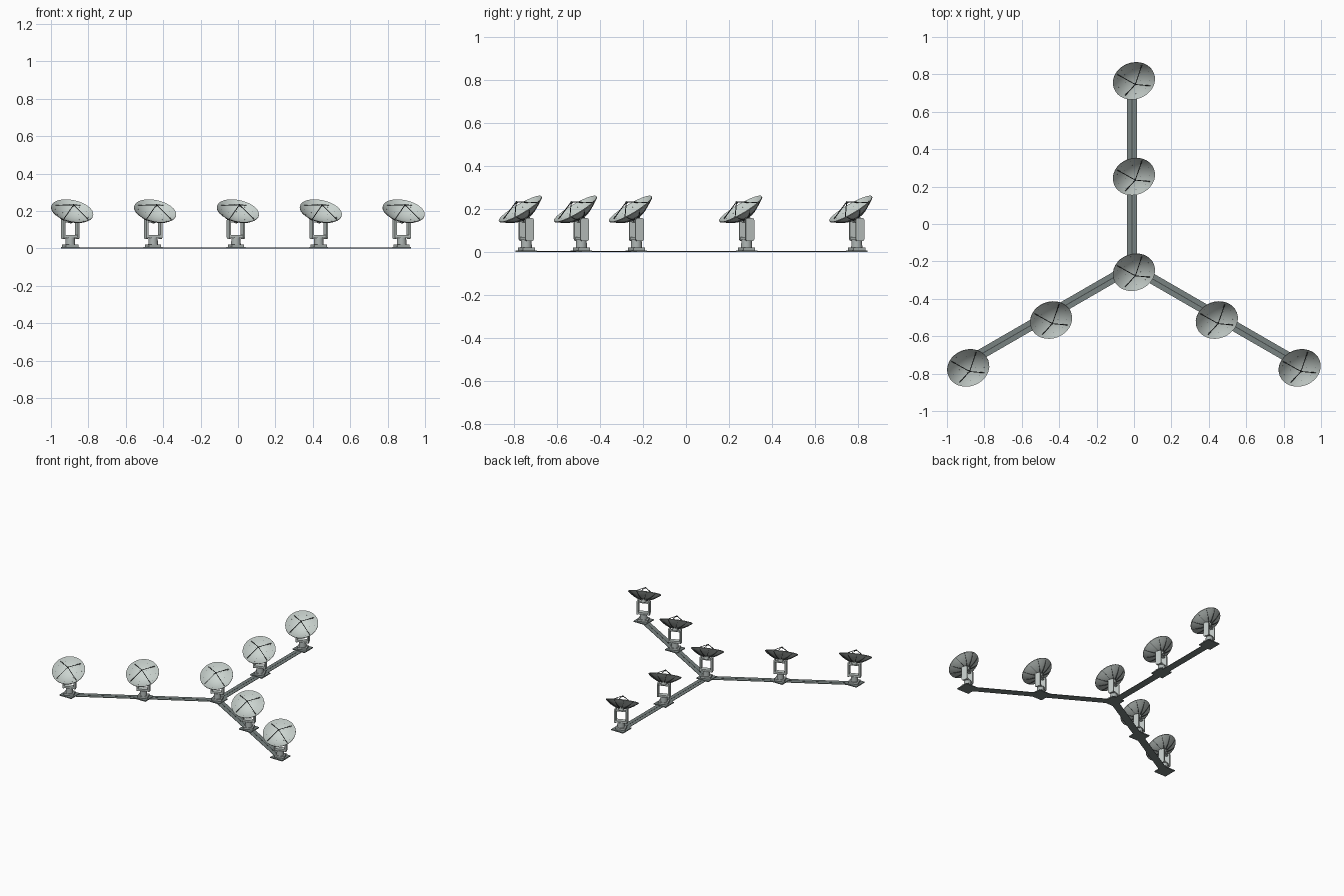
import bpy, bmesh, math
from mathutils import Matrix, Vector

if "Cube" in bpy.data.objects:
    bpy.data.objects.remove(bpy.data.objects["Cube"])


def material(name, rgb):
    m = bpy.data.materials.new(name)
    m.diffuse_color = (*rgb, 1)
    m.use_nodes = True
    m.node_tree.nodes["Principled BSDF"].inputs["Base Color"].default_value = m.diffuse_color
    return m


WHITE = material("dish white", (0.60, 0.66, 0.63))
BACK = material("dish back grey", (0.44, 0.48, 0.46))
PALE = material("mount grey", (0.55, 0.60, 0.58))
MID = material("pedestal grey", (0.42, 0.46, 0.45))
TRACK = material("track grey", (0.19, 0.225, 0.22))
DARK = material("dark steel", (0.06, 0.07, 0.07))

HUB = Vector((-0.011, -0.23, 0))
ARM = 1.023
AZIMUTH = math.radians(21)
TILT = math.radians(32)
PIVOT = 0.152
R, DEPTH, BASE = 0.1146, 0.044, 0.014


def finish(bm, name, mats, matrix, smooth=False):
    bmesh.ops.recalc_face_normals(bm, faces=bm.faces)
    me = bpy.data.meshes.new(name)
    bm.to_mesh(me)
    bm.free()
    for m in mats:
        me.materials.append(m)
    ob = bpy.data.objects.new(name, me)
    bpy.context.collection.objects.link(ob)
    ob.matrix_world = matrix
    if smooth:
        bpy.ops.object.select_all(action='DESELECT')
        ob.select_set(True)
        bpy.context.view_layer.objects.active = ob
        bpy.ops.object.shade_smooth_by_angle(angle=math.radians(35))
    return ob


def add_box(bm, size, centre):
    m = Matrix.Translation(centre) @ Matrix.Diagonal((*size, 1))
    return bmesh.ops.create_cube(bm, size=1, matrix=m)["verts"]


def add_rod(bm, a, b, r1, r2=None, sides=6):
    a, b = Vector(a), Vector(b)
    d = b - a
    m = Matrix.Translation((a + b) / 2) @ d.to_track_quat('Z', 'Y').to_matrix().to_4x4()
    bmesh.ops.create_cone(bm, cap_ends=True, segments=sides, radius1=r1,
                          radius2=r1 if r2 is None else r2, depth=d.length, matrix=m)


def bowl(r):
    return BASE + DEPTH * (r / R) ** 2


def dish(matrix, sides=32, rings=6):
    # Lathed bowl: inner surface, rim lip, then outer surface
    bm = bmesh.new()
    inner = [(R * i / rings, bowl(R * i / rings)) for i in range(rings + 1)]
    outer = [(r, z - 0.004) for r, z in reversed(inner)]
    vs = [bm.verts.new((r, 0, z)) for r, z in inner + outer]
    edges = [bm.edges.new(p) for p in zip(vs, vs[1:])]
    bmesh.ops.spin(bm, geom=vs + edges, cent=(0, 0, 0), axis=(0, 0, 1),
                   angle=math.tau, steps=sides, use_merge=True)
    bmesh.ops.remove_doubles(bm, verts=bm.verts, dist=1e-5)
    bmesh.ops.recalc_face_normals(bm, faces=bm.faces)
    for f in bm.faces:
        f.material_index = 0 if f.normal.z > 0 else 1
    finish(bm, "dish", [WHITE, BACK], matrix, True)


def dish_ribs(matrix, count=10):
    # Thin radial fins under the bowl
    bm = bmesh.new()
    radii = [0.015, 0.04, 0.065, 0.09, 0.112]
    outline = [(r, bowl(r) - 0.003) for r in radii]
    outline += [(r, bowl(r) - 0.005 - 0.008 * (1 - r / R)) for r in reversed(radii)]
    for k in range(count):
        rot = Matrix.Rotation(math.tau * k / count, 4, 'Z')
        f = bm.faces.new([bm.verts.new(rot @ Vector((r, -0.001, z))) for r, z in outline])
        top = bmesh.ops.extrude_face_region(bm, geom=[f])["geom"]
        bmesh.ops.translate(bm, verts=[v for v in top if isinstance(v, bmesh.types.BMVert)],
                            vec=rot @ Vector((0, 0.002, 0)))
    finish(bm, "dish_ribs", [DARK], matrix)


def panel_bolts(matrix):
    # Small dark studs in rings on the inner surface
    bm = bmesh.new()
    for r, count in ((0.05, 6), (0.09, 10)):
        for k in range(count):
            a = math.tau * (k + 0.25) / count
            p = Vector((r * math.cos(a), r * math.sin(a), bowl(r)))
            slope = 2 * DEPTH * r / R ** 2
            n = Vector((-slope * math.cos(a), -slope * math.sin(a), 1)).normalized()
            add_rod(bm, p - n * 0.001, p + n * 0.0012, 0.0018, sides=6)
    finish(bm, "panel_bolts", [DARK], matrix)


def feed(matrix):
    # Four legs meeting at a small receiver
    bm = bmesh.new()
    tip = BASE + DEPTH + 0.037
    for k in range(4):
        a = math.radians(45 + 90 * k)
        r = 0.1
        add_rod(bm, (r * math.cos(a), r * math.sin(a), bowl(r)), (0, 0, tip), 0.0022, sides=6)
    add_rod(bm, (0, 0, tip - 0.008), (0, 0, tip + 0.002), 0.005, 0.004, 8)
    finish(bm, "feed_legs", [DARK], matrix)


def antenna(x, y):
    site = Matrix.Translation((x, y, 0))
    turned = site @ Matrix.Rotation(AZIMUTH, 4, 'Z')
    tilted = turned @ Matrix.Translation((0, 0, PIVOT)) @ Matrix.Rotation(TILT, 4, 'X')

    # Square footing on the track
    bm = bmesh.new()
    add_box(bm, (0.1, 0.1, 0.007), (0, 0, 0.0035))
    finish(bm, "footing", [TRACK], site)

    # Stepped pedestal
    bm = bmesh.new()
    add_box(bm, (0.07, 0.058, 0.014), (0, 0, 0.014))
    finish(bm, "pedestal_base", [MID], turned)
    bm = bmesh.new()
    add_rod(bm, (0, 0, 0.02), (0, 0, 0.058), 0.026, 0.024, 16)
    finish(bm, "pedestal_column", [MID], turned, True)

    # Yoke: two rounded posts with lower and upper crossbars
    bm = bmesh.new()
    add_box(bm, (0.08, 0.034, 0.014), (0, 0, 0.063))
    add_box(bm, (0.08, 0.018, 0.012), (0, 0, PIVOT - 0.008))
    finish(bm, "yoke_crossbars", [PALE], turned)
    bm = bmesh.new()
    for s in (-1, 1):
        add_box(bm, (0.01, 0.042, 0.106), (s * 0.04, 0, 0.104))
    corners = [e for e in bm.edges
               if abs((e.verts[0].co - e.verts[1].co).normalized().x) > 0.9]
    bmesh.ops.bevel(bm, geom=corners, offset=0.009, segments=2, profile=0.5, affect='EDGES')
    finish(bm, "yoke_posts", [PALE], turned)

    # Dish assembly
    bm = bmesh.new()
    add_rod(bm, (0, 0, -0.012), (0, 0, 0.012), 0.016, 0.022, 12)
    finish(bm, "dish_hub", [BACK], tilted)
    dish(tilted)
    dish_ribs(tilted)
    panel_bolts(tilted)
    feed(tilted)


# Three track arms, each with a dark centre line and two antennas
antenna(HUB.x, HUB.y)
for degrees in (90, 210, 330):
    a = math.radians(degrees)
    arm = Matrix.Translation(HUB) @ Matrix.Rotation(a, 4, 'Z')
    bm = bmesh.new()
    add_box(bm, (ARM, 0.055, 0.003), (ARM / 2, 0, 0.0015))
    finish(bm, "track_bed", [TRACK], arm)
    bm = bmesh.new()
    add_box(bm, (ARM, 0.005, 0.001), (ARM / 2, 0, 0.0032))
    finish(bm, "track_line", [DARK], arm)
    for t in (0.5, 1):
        antenna(HUB.x + ARM * t * math.cos(a), HUB.y + ARM * t * math.sin(a))
